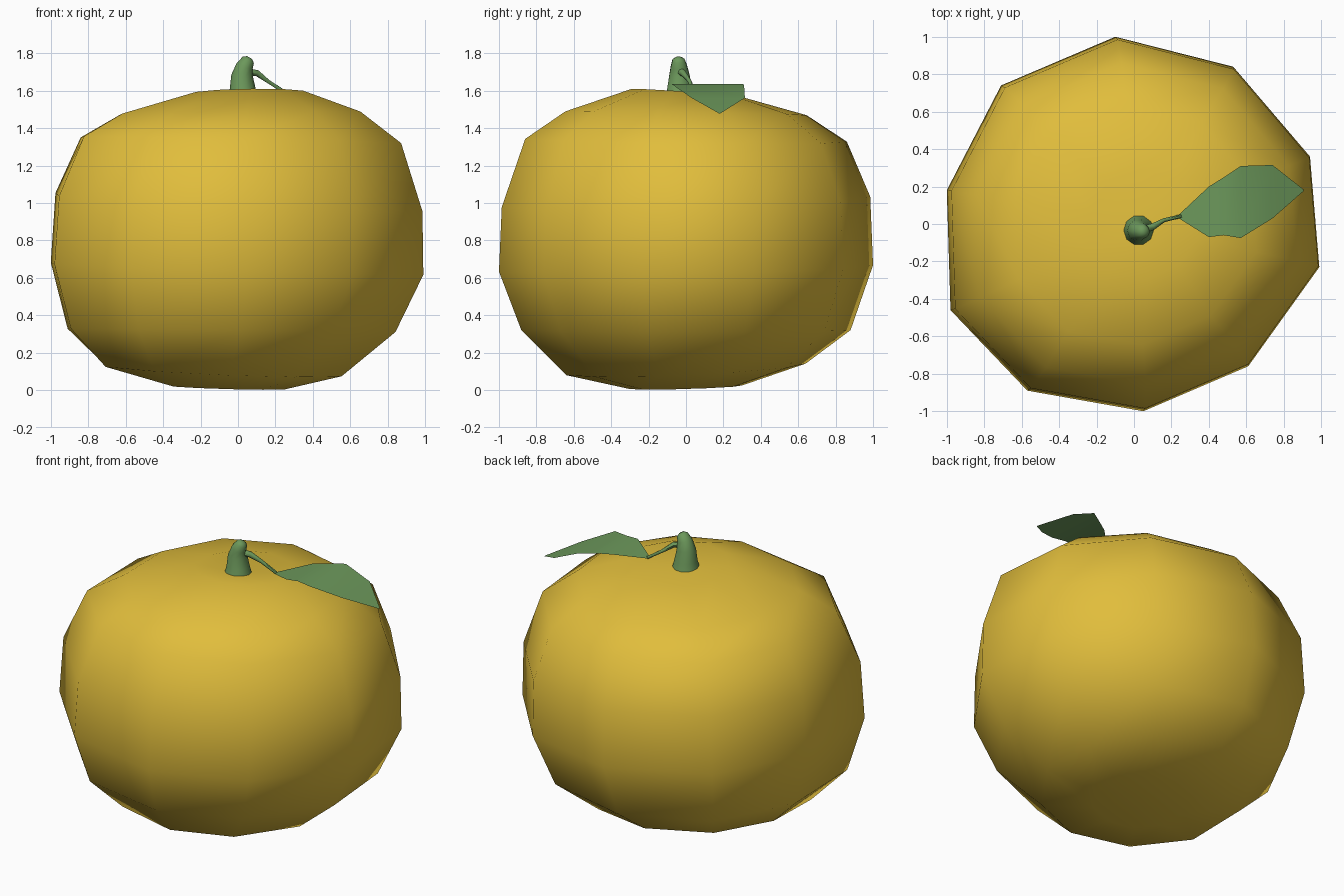
import bpy
from math import sin, cos, radians, pi
from mathutils import Vector

if "Cube" in bpy.data.objects:
    bpy.data.objects.remove(bpy.data.objects["Cube"])


def material(name, rgb):
    m = bpy.data.materials.new(name)
    m.diffuse_color = (*rgb, 1)
    m.use_nodes = True
    m.node_tree.nodes["Principled BSDF"].inputs["Base Color"].default_value = m.diffuse_color
    return m


yellow = material("golden yellow skin", (0.75, 0.51, 0.045))
green = material("leaf green", (0.15, 0.315, 0.105))


def make(name, verts, faces, mat, smooth=True):
    me = bpy.data.meshes.new(name)
    me.from_pydata(verts, [], faces)
    me.materials.append(mat)
    for p in me.polygons:
        p.use_smooth = smooth
    ob = bpy.data.objects.new(name, me)
    bpy.context.collection.objects.link(ob)
    return ob


def skin(rings, bottom, top):
    """Bridge equal rings of points, closing each end with a fan."""
    n = len(rings[0])
    verts = [v for r in rings for v in r] + [bottom, top]
    b, t, last = len(verts) - 2, len(verts) - 1, (len(rings) - 1) * n
    faces = []
    for i in range(n):
        j = (i + 1) % n
        faces.append((b, j, i))
        faces.append((t, last + i, last + j))
        for k in range(0, last, n):
            faces.append((k + i, k + j, k + n + j, k + n + i))
    return verts, faces


# Fruit body: slightly irregular ten-sided rings, tilted a little
corners = [(0.99, -0.23), (0.94, 0.36), (0.53, 0.84), (-0.10, 1.0), (-0.71, 0.74),
           (-1.0, 0.18), (-0.98, -0.46), (-0.57, -0.89), (0.05, -1.0), (0.61, -0.76)]
profile = [  # scale, height, x tilt, y tilt, x shift
    (0.30, 0.015, -0.03, 0.03, -0.05), (0.64, 0.11, -0.045, 0.045, -0.08),
    (0.88, 0.32, -0.01, 0.0, -0.03), (1.0, 0.65, -0.03, 0.015, 0),
    (0.985, 1.005, -0.045, 0.025, 0.01), (0.86, 1.335, -0.02, -0.01, 0.02),
    (0.645, 1.48, 0.01, -0.015, 0.015), (0.29, 1.59, 0.02, -0.07, 0.06)]
rings = [[(s * x + dx, s * y, max(0, z + tx * s * x + ty * s * y)) for x, y in corners]
         for s, z, tx, ty, dx in profile]
make("fruit_body", *skin(rings, (0, 0, 0.04), (0.02, -0.03, 1.56)), yellow)


# Tubes for the stem and the leaf stalk
def tube(name, path, sides):
    pts = [Vector(p[:3]) for p in path]
    rs = []
    for i, p in enumerate(pts):
        d = pts[min(i + 1, len(pts) - 1)] - pts[max(i - 1, 0)]
        q = Vector((0, 0, 1)).rotation_difference(d)
        r = path[i][3]
        rs.append([p + q @ Vector((r * cos(2 * pi * a / sides), r * sin(2 * pi * a / sides), 0))
                   for a in range(sides)])
    ob = make(name, *skin(rs, pts[0], pts[-1]), green)
    bpy.context.view_layer.objects.active = ob
    ob.select_set(True)
    bpy.ops.object.shade_smooth_by_angle(angle=radians(60))
    ob.select_set(False)


tube("stem", [(0.025, -0.035, 1.55, 0.085), (0.025, -0.035, 1.61, 0.069),
              (0.022, -0.035, 1.68, 0.058), (0.035, -0.038, 1.73, 0.046),
              (0.055, -0.04, 1.765, 0.034), (0.062, -0.04, 1.777, 0.015)], 10)
tube("leaf_stalk", [(0.05, -0.03, 1.70, 0.022), (0.10, -0.015, 1.695, 0.018),
                    (0.16, 0.02, 1.65, 0.011), (0.25, 0.042, 1.592, 0.010)], 6)

# Leaf: single curved sheet, x, near y, far y, z
spans = [(0.24, 0.03, 0.05, 1.59), (0.40, -0.07, 0.20, 1.632), (0.48, -0.06, 0.25, 1.637),
         (0.57, -0.075, 0.31, 1.635), (0.74, 0.03, 0.315, 1.562), (0.905, 0.175, 0.185, 1.48)]
lv = [(x, y, z) for x, a, b, z in spans for y in (a, b)]
lf = [(i, i + 2, i + 3, i + 1) for i in range(0, len(lv) - 2, 2)]
make("leaf", lv, lf, green)
